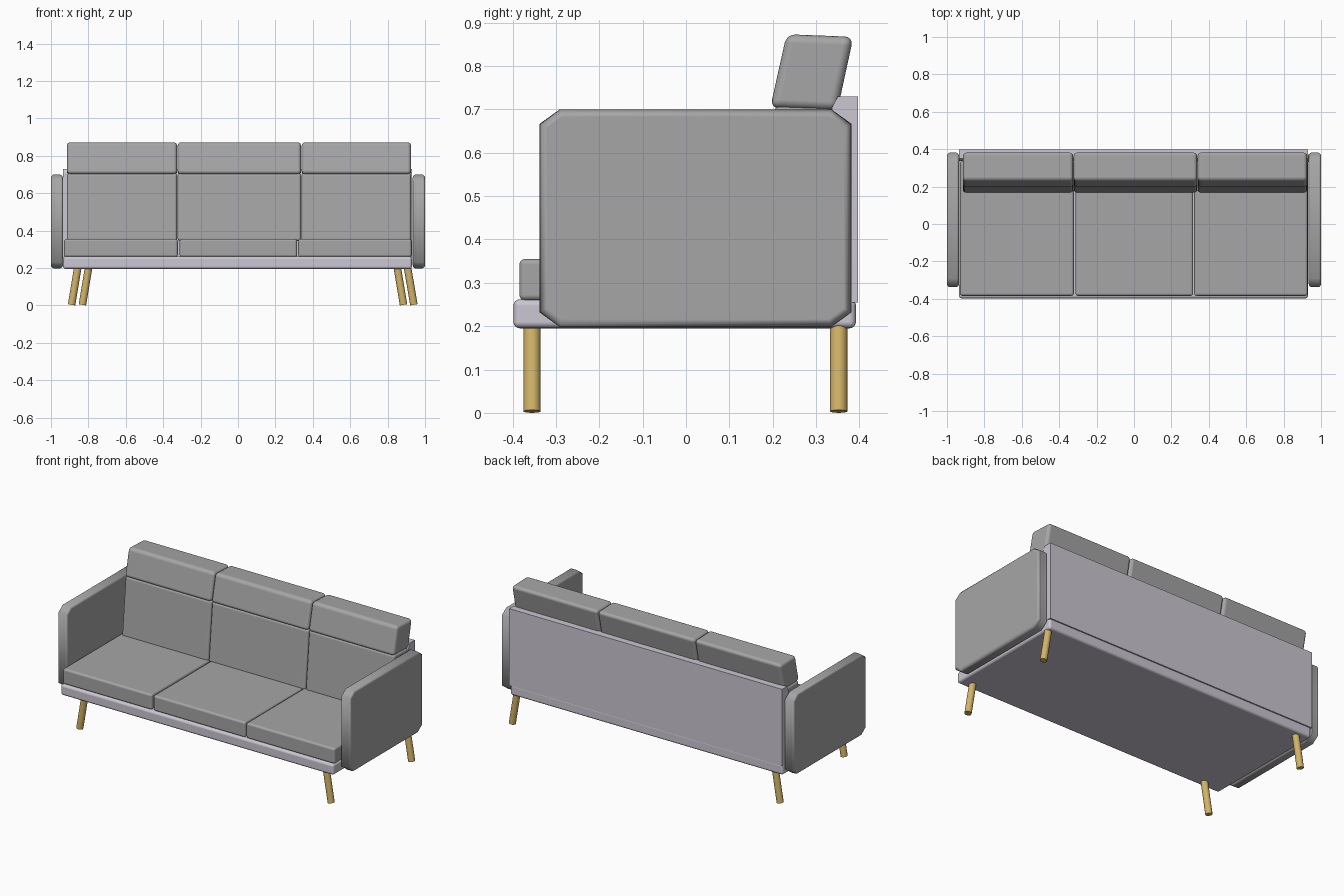
import bpy, bmesh, math
from mathutils import Matrix

if "Cube" in bpy.data.objects:
    bpy.data.objects.remove(bpy.data.objects["Cube"])


def material(name, col):
    m = bpy.data.materials.new(name)
    m.diffuse_color = (*col, 1)
    m.use_nodes = True
    m.node_tree.nodes["Principled BSDF"].inputs["Base Color"].default_value = m.diffuse_color
    return m


FABRIC = material("grey fabric", (0.38, 0.38, 0.38))
FRAME = material("pale lilac grey", (0.60, 0.57, 0.65))
WOOD = material("light wood", (0.65, 0.46, 0.14))


def add_object(name, bm, mat):
    bmesh.ops.recalc_face_normals(bm, faces=bm.faces)
    me = bpy.data.meshes.new(name)
    bm.to_mesh(me)
    bm.free()
    me.materials.append(mat)
    ob = bpy.data.objects.new(name, me)
    bpy.context.collection.objects.link(ob)
    return ob


def prism(name, profile, x0, x1, mat, bevel=0.0, limit=30):
    """Extrude a (y, z) profile from x0 to x1, with rounded edges."""
    bm = bmesh.new()
    face = bm.faces.new([bm.verts.new((x0, y, z)) for y, z in profile])
    ext = bmesh.ops.extrude_face_region(bm, geom=[face])
    verts = [v for v in ext["geom"] if isinstance(v, bmesh.types.BMVert)]
    bmesh.ops.translate(bm, vec=(x1 - x0, 0, 0), verts=verts)
    ob = add_object(name, bm, mat)
    if bevel:
        ob.data.shade_smooth()
        mod = ob.modifiers.new("round", "BEVEL")
        mod.width = bevel
        mod.segments = 4
        mod.limit_method = "ANGLE"
        mod.angle_limit = math.radians(limit)
        mod.harden_normals = True
    return ob


def rect(y0, y1, z0, z1):
    return [(y0, z0), (y1, z0), (y1, z1), (y0, z1)]


# base and back panel
prism("base_frame", rect(-0.398, 0.392, 0.195, 0.262), -0.935, 0.93, FRAME, 0.015)
prism("back_panel", [(0.337, 0.255), (0.397, 0.255), (0.397, 0.73), (0.35, 0.73), (0.337, 0.705)],
      -0.935, 0.93, FRAME)

# cushions: left, middle, right
seats = [(-0.93, -0.322), (-0.312, 0.316), (0.322, 0.928)]
backs = [(-0.915, -0.325), (-0.323, 0.338), (0.34, 0.926)]
back_profile = [(0.168, 0.345), (0.337, 0.345), (0.34, 0.702), (0.203, 0.707)]
head_profile = [(0.194, 0.703), (0.349, 0.697), (0.386, 0.867), (0.232, 0.873)]
for side, s, b in zip(("left", "middle", "right"), seats, backs):
    prism(side + "_seat_cushion", rect(-0.384, 0.335, 0.259, 0.355), *s, FABRIC, 0.013)
    prism(side + "_back_cushion", back_profile, *b, FABRIC, 0.015)
    prism(side + "_head_cushion", head_profile, *b, FABRIC, 0.02)

# arms: padded panels with cut corners
y0, y1, z0, z1, cy, cz = -0.338, 0.382, 0.198, 0.70, 0.047, 0.034
arm = [(y0 + cy, z0), (y1 - cy, z0), (y1, z0 + cz), (y1, z1 - cz),
       (y1 - cy, z1), (y0 + cy, z1), (y0, z1 - cz), (y0, z0 + cz)]
prism("left_arm", arm, -1.0, -0.936, FABRIC, 0.018, 70)
prism("right_arm", arm, 0.934, 1.0, FABRIC, 0.018, 70)

# splayed round legs: name, foot x, y, splay direction
for name, x, y, d in (("front_left_leg", -0.832, -0.355, -1), ("front_right_leg", 0.885, -0.355, 1),
                      ("back_left_leg", -0.89, 0.352, -1), ("back_right_leg", 0.94, 0.352, 1)):
    bm = bmesh.new()
    bmesh.ops.create_cone(bm, cap_ends=True, segments=24, radius1=0.02, radius2=0.02, depth=0.215)
    bmesh.ops.translate(bm, vec=(0, 0, 0.1075), verts=bm.verts)
    bm.transform(Matrix.Translation((x, y, 0.0035)) @ Matrix.Rotation(-d * math.radians(9.5), 4, "Y"))
    for f in bm.faces:
        f.smooth = len(f.verts) == 4
    for e in bm.edges:
        e.smooth = all(len(f.verts) == 4 for f in e.link_faces)
    add_object(name, bm, WOOD)
